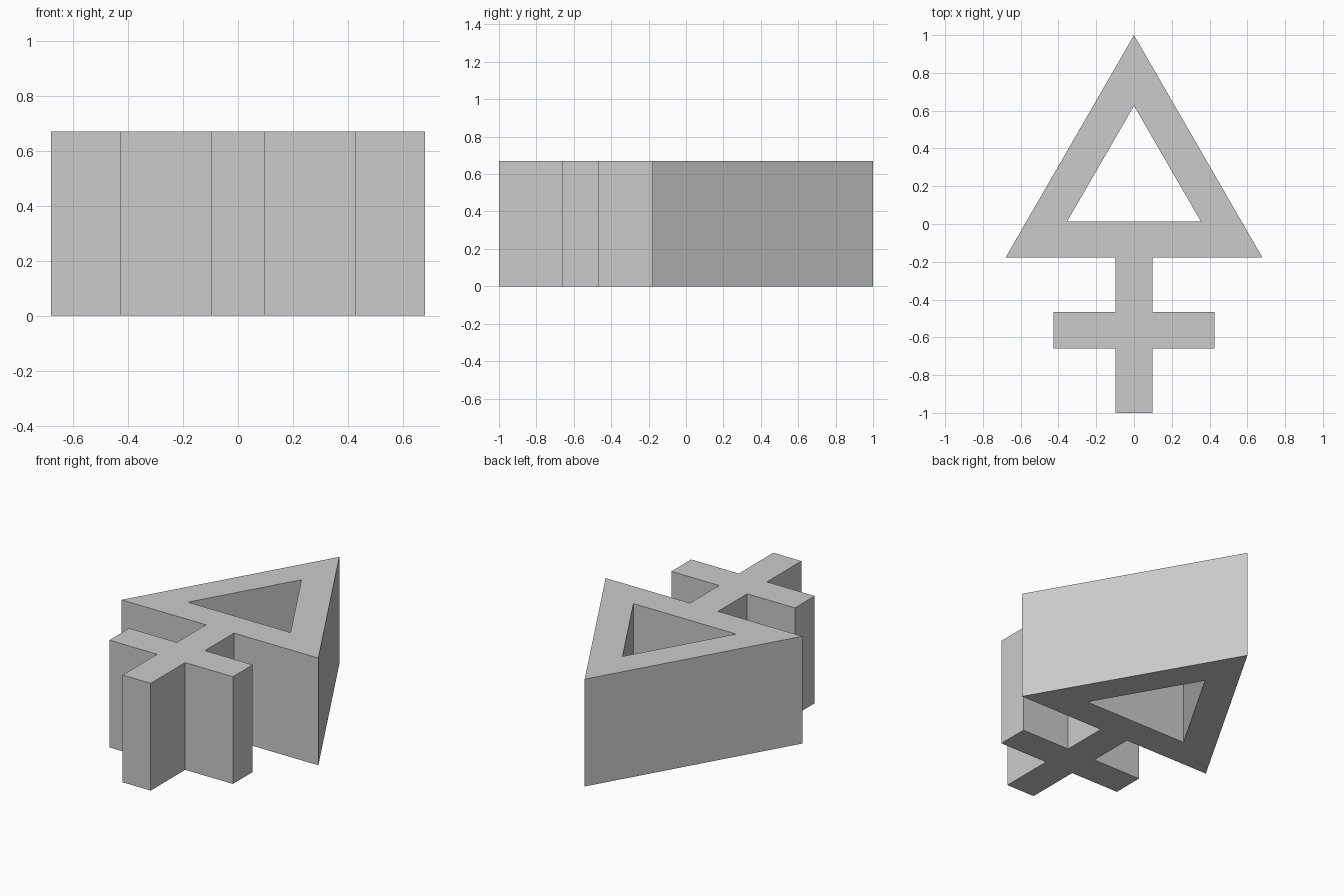
import bpy

cube = bpy.data.objects.get("Cube")
if cube:
    bpy.data.objects.remove(cube, do_unlink=True)

HEIGHT = 0.67

grey = bpy.data.materials.new("plain grey")
grey.use_nodes = True
colour = (0.6, 0.6, 0.6, 1)
grey.diffuse_color = colour
grey.node_tree.nodes["Principled BSDF"].inputs["Base Color"].default_value = colour


def mirrored(half):
    """Close a right-hand half outline by mirroring it across x = 0."""
    return half + [(-x, y) for x, y in reversed(half) if x > 0]


def add_loop(curve, points):
    spline = curve.splines.new('POLY')
    spline.points.add(len(points) - 1)
    for p, (x, y) in zip(spline.points, points):
        p.co = (x, y, 0, 1)
    spline.use_cyclic_u = True


# Outer outline: stem, crossbar and triangle
stem, bar, wing = 0.097, 0.427, 0.68
outline = mirrored([
    (stem, -1), (stem, -0.66), (bar, -0.66), (bar, -0.465),
    (stem, -0.465), (stem, -0.178), (wing, -0.178), (0, 1),
])
# Triangular opening through the full height
opening = mirrored([(0.355, 0.012), (0, 0.626)])

curve = bpy.data.curves.new("triangle_and_cross", 'CURVE')
curve.dimensions = '2D'
curve.fill_mode = 'BOTH'
curve.extrude = HEIGHT / 2
add_loop(curve, outline)
add_loop(curve, opening)
curve.materials.append(grey)

symbol = bpy.data.objects.new("triangle_and_cross", curve)
symbol.location.z = HEIGHT / 2
bpy.context.collection.objects.link(symbol)

# Turn the extruded profile into a flat-shaded mesh
bpy.ops.object.select_all(action='DESELECT')
symbol.select_set(True)
bpy.context.view_layer.objects.active = symbol
bpy.ops.object.convert(target='MESH')
bpy.ops.object.shade_flat()
